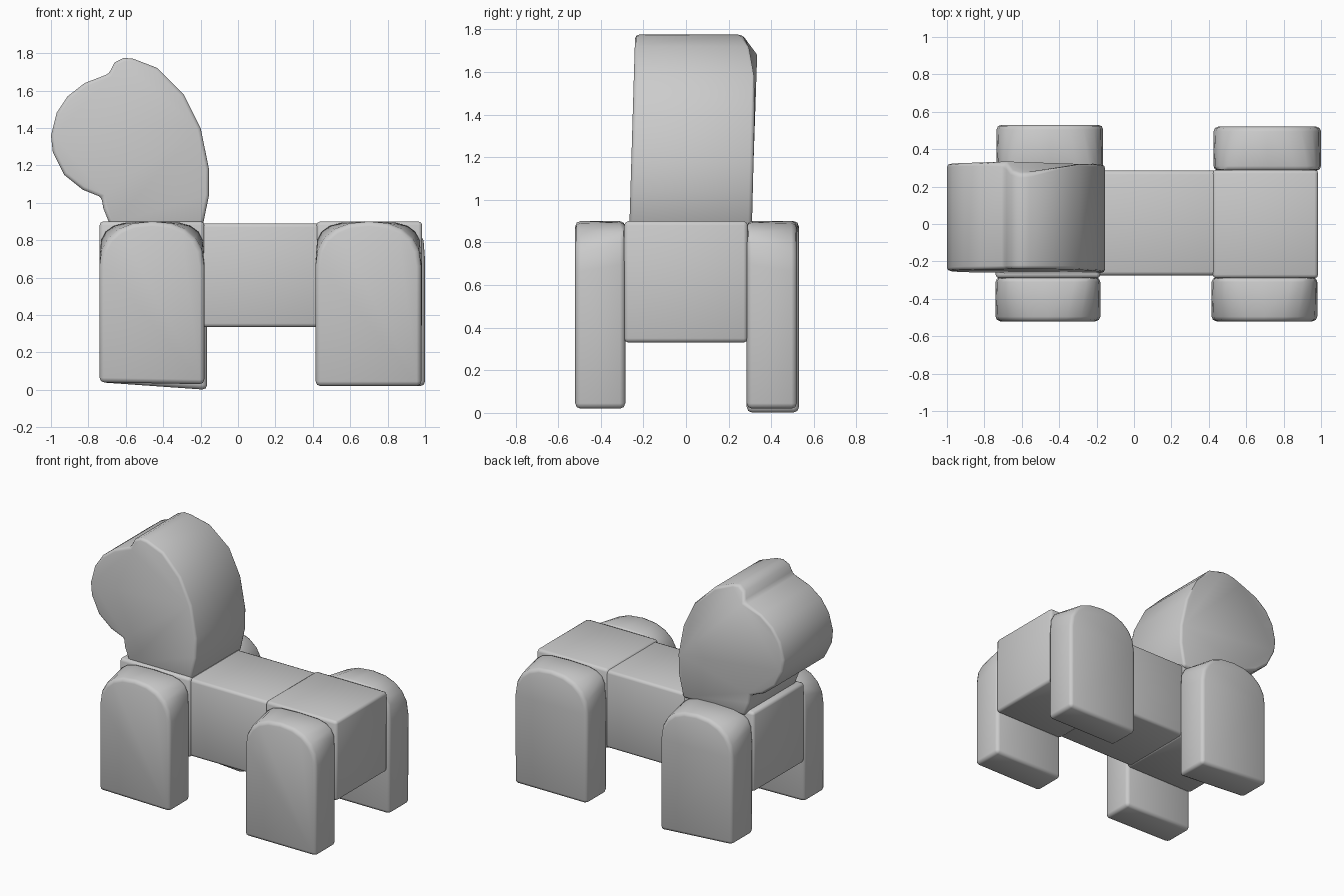
import bpy, bmesh
from math import radians, sin, cos, pi

cube = bpy.data.objects.get("Cube")
if cube:
    bpy.data.objects.remove(cube, do_unlink=True)

grey = bpy.data.materials.new("light grey")
grey.use_nodes = True
grey.diffuse_color = (0.6, 0.6, 0.6, 1)
grey.node_tree.nodes["Principled BSDF"].inputs["Base Color"].default_value = (0.6, 0.6, 0.6, 1)


def loft(name, rings, bevel):
    """Skin closed rings, cap the ends, soften the hard edges."""
    bm = bmesh.new()
    loops = [[bm.verts.new(p) for p in ring] for ring in rings]
    n = len(loops[0])
    for a, b in zip(loops, loops[1:]):
        for i in range(n):
            j = (i + 1) % n
            bm.faces.new((a[i], a[j], b[j], b[i]))
    bm.faces.new(loops[0][::-1])
    bm.faces.new(loops[-1])
    bmesh.ops.recalc_face_normals(bm, faces=bm.faces)
    hard = [e for e in bm.edges if e.calc_face_angle(0) > radians(40)]
    bmesh.ops.bevel(bm, geom=hard, offset=bevel, segments=2, profile=0.5,
                    affect='EDGES', clamp_overlap=True)
    mesh = bpy.data.meshes.new(name)
    bm.to_mesh(mesh)
    bm.free()
    mesh.materials.append(grey)
    obj = bpy.data.objects.new(name, mesh)
    bpy.context.collection.objects.link(obj)
    bpy.ops.object.select_all(action='DESELECT')
    obj.select_set(True)
    bpy.context.view_layer.objects.active = obj
    bpy.ops.object.shade_smooth_by_angle(angle=radians(50))
    return obj


def box(name, x0, x1, y0, y1, z0, z1):
    ring = lambda x: [(x, y0, z0), (x, y1, z0), (x, y1, z1), (x, y0, z1)]
    return loft(name, [ring(x0), ring(x1)], 0.02)


def arch(x0, x1, y, z0, z1, shoulder, power):
    """Leg outline: flat foot below a rounded top; low power makes it squarer."""
    mid, half = (x0 + x1) / 2, (x1 - x0) / 2
    pts = [(x0, y, z0), (x1, y, z1)]
    for i in range(11):
        c, s = cos(pi * i / 10), sin(pi * i / 10)
        sign = 1 if c > 0 else -1
        pts.append((mid + half * sign * abs(c) ** power, y,
                    shoulder + (0.9 - shoulder) * abs(s) ** power))
    return pts


# Body: narrow barrel with a slightly taller block at each end
box("body", -0.25, 0.5, -0.275, 0.285, 0.335, 0.89)
box("chest", -0.74, -0.18, -0.29, 0.29, 0.33, 0.9)
box("rump", 0.42, 0.985, -0.29, 0.29, 0.33, 0.9)

# Legs: round-topped outside, squarer where they meet the body
for name, x0, x1, y, z0, z1 in [
        ("front_right_leg", -0.74, -0.18, -0.52, 0.04, 0.03),
        ("front_left_leg", -0.735, -0.165, 0.53, 0.04, 0.0),
        ("rear_right_leg", 0.415, 0.98, -0.52, 0.02, 0.02),
        ("rear_left_leg", 0.425, 1.0, 0.52, 0.02, 0.02)]:
    inner = 0.285 if y > 0 else -0.285
    loft(name, [arch(x0, x1, inner, z0, z1, 0.7, 0.55),
                arch(x0, x1, y, z0, z1, 0.66, 0.9)], 0.025)

# Head: side outline with muzzle, forehead step and neck
outline = [(-.68, .87), (-.72, .97), (-.73, 1.03), (-.83, 1.07), (-.93, 1.15),
           (-.99, 1.27), (-1, 1.36), (-.97, 1.48), (-.91, 1.57), (-.82, 1.64),
           (-.69, 1.69), (-.66, 1.75), (-.61, 1.775), (-.56, 1.77), (-.43, 1.72),
           (-.29, 1.58), (-.2, 1.4), (-.155, 1.18), (-.155, 1.04), (-.19, .87)]
right_side = [(x, -0.265 + 0.03 * (z - 0.9), z) for x, z in outline]
left_side = [(x, 0.31 + 0.025 * min(1, z - 0.9) - 0.7 * max(0, z - 1.68), z)
             for x, z in outline]
loft("head", [right_side, left_side], 0.018)
